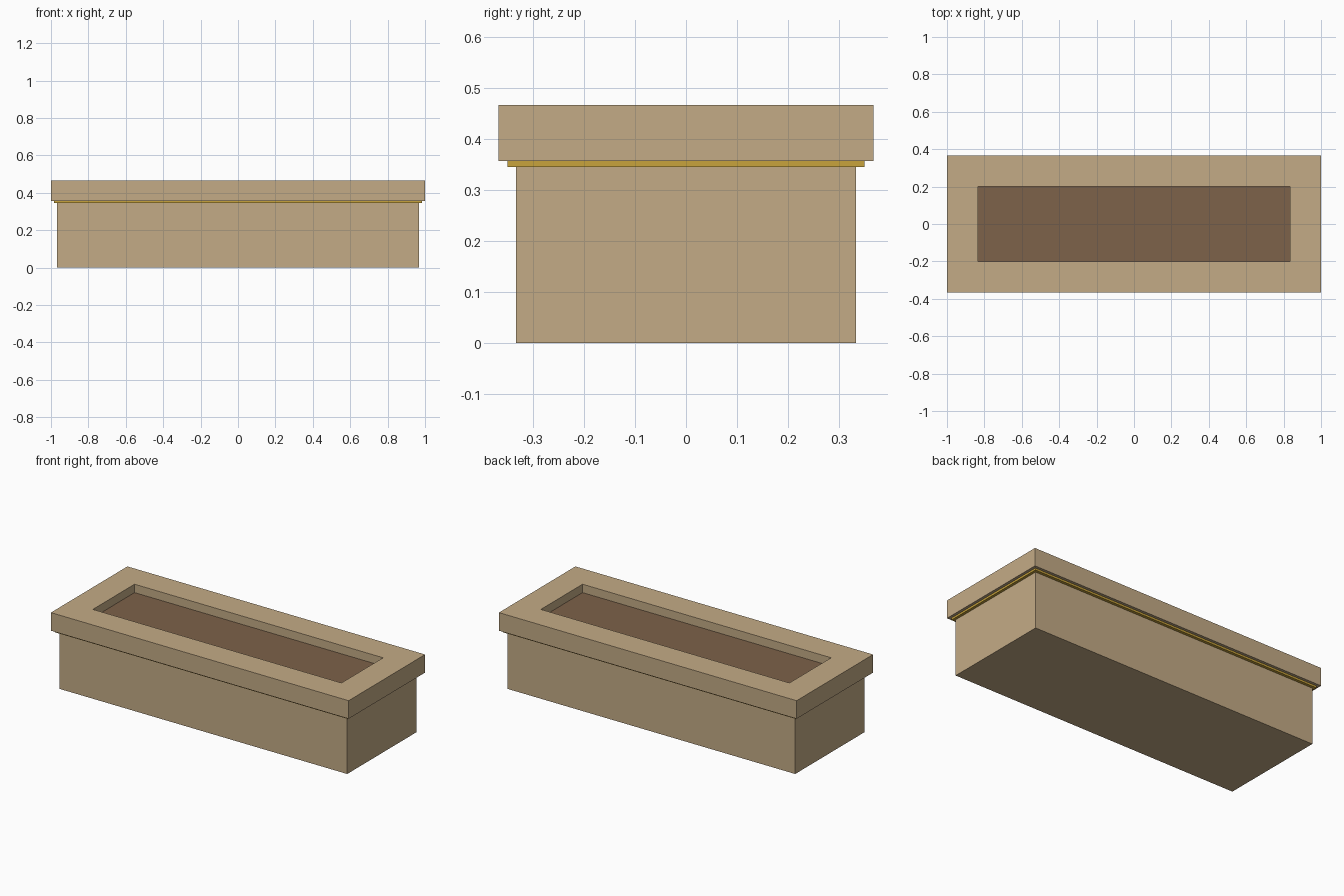
import bpy
import bmesh

cube = bpy.data.objects.get("Cube")
if cube:
    bpy.data.objects.remove(cube, do_unlink=True)


def make_material(name, rgb):
    mat = bpy.data.materials.new(name)
    mat.use_nodes = True
    color = (*rgb, 1.0)
    mat.diffuse_color = color
    mat.node_tree.nodes["Principled BSDF"].inputs["Base Color"].default_value = color
    return mat


def finish(name, bm, mat):
    bmesh.ops.recalc_face_normals(bm, faces=bm.faces)
    mesh = bpy.data.meshes.new(name)
    bm.to_mesh(mesh)
    bm.free()
    mesh.materials.append(mat)
    obj = bpy.data.objects.new(name, mesh)
    bpy.context.collection.objects.link(obj)
    return obj


def box(name, half_x, half_y, z0, z1, mat):
    bm = bmesh.new()
    bmesh.ops.create_cube(bm, size=2)
    for v in bm.verts:
        v.co = (v.co.x * half_x, v.co.y * half_y, z1 if v.co.z > 0 else z0)
    return finish(name, bm, mat)


def frame(name, outer, inner, z0, z1, mat):
    """Rectangular ring with a straight-sided opening."""
    bm = bmesh.new()
    loops = []
    for (hx, hy), z in ((outer, z0), (outer, z1), (inner, z1), (inner, z0)):
        corners = ((-hx, -hy), (hx, -hy), (hx, hy), (-hx, hy))
        loops.append([bm.verts.new((x, y, z)) for x, y in corners])
    for a, b in zip(loops, loops[1:] + loops[:1]):
        for i in range(4):
            j = (i + 1) % 4
            bm.faces.new((a[i], a[j], b[j], b[i]))
    return finish(name, bm, mat)


stone = make_material("sandstone", (0.552, 0.407, 0.238))
gold = make_material("gold", (0.584, 0.371, 0.045))
earth = make_material("soil_brown", (0.205, 0.122, 0.067))

OPENING = (0.835, 0.2)
TRIM_Z, RIM_Z, SOIL_Z, TOP_Z = 0.345, 0.357, 0.416, 0.467

# Planter body, thin trim band, overhanging rim and the soil inside it
box("planter_body", 0.967, 0.333, 0, TRIM_Z, stone)
frame("trim_band", (0.983, 0.35), OPENING, TRIM_Z, RIM_Z, gold)
frame("planter_rim", (1.0, 0.367), OPENING, RIM_Z, TOP_Z, stone)
box("soil", *OPENING, TRIM_Z, SOIL_Z, earth)
